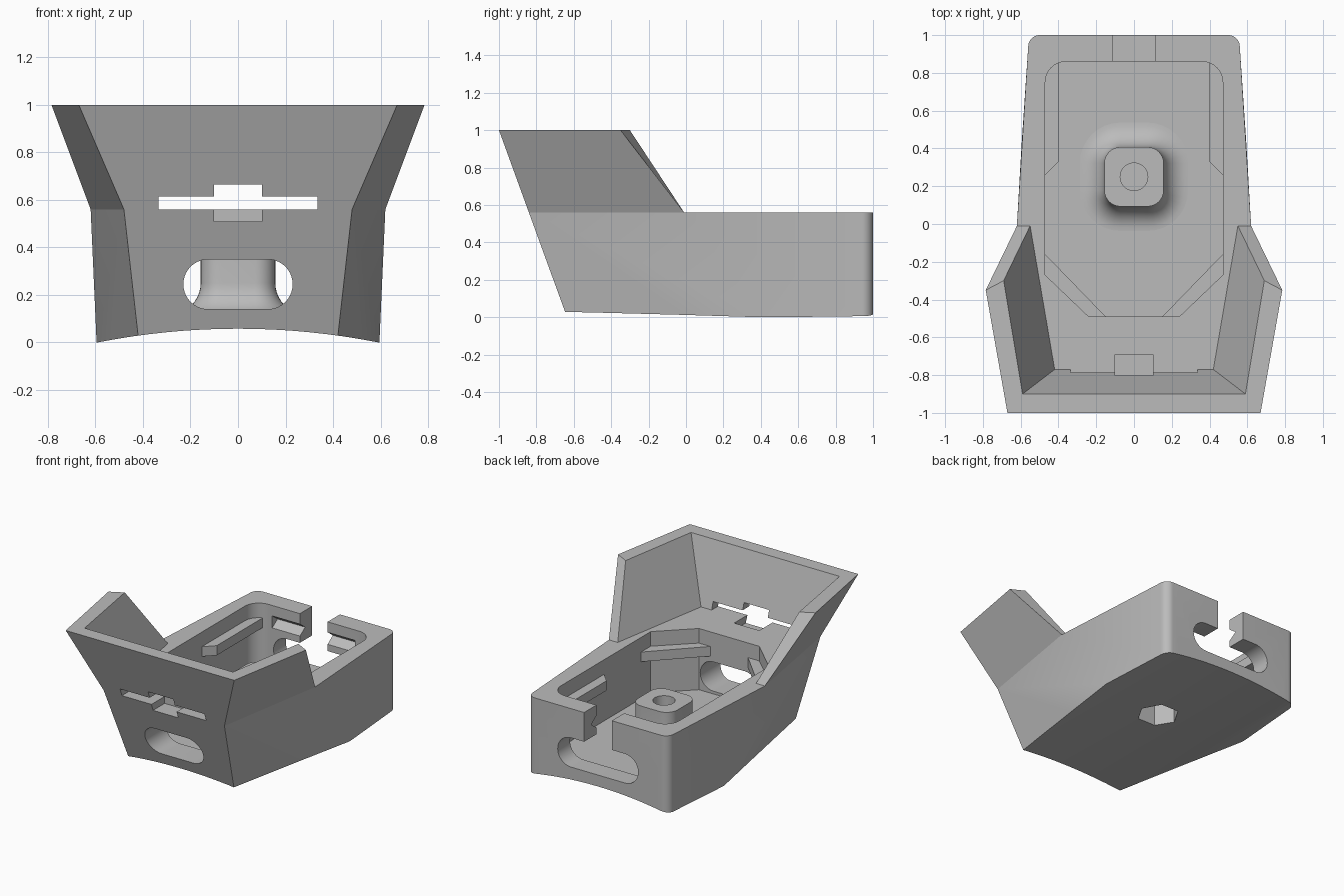
import bpy, bmesh
from math import cos, sin, pi, radians
from mathutils import Matrix

if "Cube" in bpy.data.objects:
    bpy.data.objects.remove(bpy.data.objects["Cube"])

grey = bpy.data.materials.new("plain_grey")
grey.use_nodes = True
colour = (0.5, 0.5, 0.5, 1)
grey.diffuse_color = colour
for node in grey.node_tree.nodes:
    if node.type == 'BSDF_PRINCIPLED':
        node.inputs["Base Color"].default_value = colour

FLOOR, RIM = 0.12, 0.56


def arc(cx, cy, r, start, end, n=10):
    angles = [radians(start + (end - start) * i / n) for i in range(n + 1)]
    return [(cx + r * cos(a), cy + r * sin(a)) for a in angles]


def mirrored(half):
    return half + [(-x, y) for x, y in reversed(half)]


def finish(name, bm):
    bmesh.ops.recalc_face_normals(bm, faces=bm.faces)
    mesh = bpy.data.meshes.new(name)
    bm.to_mesh(mesh)
    bm.free()
    mesh.materials.append(grey)
    obj = bpy.data.objects.new(name, mesh)
    bpy.context.scene.collection.objects.link(obj)
    return obj


def loft(name, rings):
    """Skin closed rings of equal length and cap both ends."""
    bm = bmesh.new()
    rows = [[bm.verts.new(p) for p in ring] for ring in rings]
    n = len(rows[0])
    for a, b in zip(rows, rows[1:]):
        for i in range(n):
            j = (i + 1) % n
            bm.faces.new((a[i], a[j], b[j], b[i]))
    bm.faces.new(rows[0])
    bm.faces.new(rows[-1])
    return finish(name, bm)


def prism(name, outline, lo, hi, axis='z'):
    place = {'x': lambda u, v, w: (w, u, v),
             'y': lambda u, v, w: (u, w, v),
             'z': lambda u, v, w: (u, v, w)}[axis]
    return loft(name, [[place(u, v, w) for u, v in outline] for w in (lo, hi)])


def box(name, half_x, y0, y1, z0, z1):
    return prism(name, [(-half_x, y0), (half_x, y0), (half_x, y1), (-half_x, y1)], z0, z1)


def stadium(name, half_x, y0, y1):
    r, mid = 0.105, 0.245
    outline = mirrored(arc(half_x - r, mid, r, -90, 90, 20))
    return prism(name, outline, y0, y1, 'y')


def round_cutter(name, r, sides, depth, matrix):
    bm = bmesh.new()
    bmesh.ops.create_cone(bm, cap_ends=True, segments=sides, radius1=r,
                          radius2=r, depth=depth, matrix=matrix)
    return finish(name, bm)


def cut(target, cutters):
    bpy.context.view_layer.objects.active = target
    for c in cutters:
        c.hide_render = True
        mod = target.modifiers.new(c.name, 'BOOLEAN')
        mod.operation, mod.solver, mod.object = 'DIFFERENCE', 'EXACT', c
        bpy.ops.object.modifier_apply(modifier=mod.name)


# Outer tray with rounded back corners and a leaning front
corner = arc(0.50, 0.94, 0.06, 90, 0)
top = mirrored(corner + [(0.62, -0.01), (0.48, -0.84)])
bottom = mirrored(corner + [(0.595, 0.42), (0.417, -0.636)])
tray = loft("tray", [[(x, y, 0) for x, y in bottom], [(x, y, RIM) for x, y in top]])

# Flared hood around the front
hood_low = mirrored([(0.55, -0.01), (0.62, -0.01), (0.48, -0.84)])
hood_low = [(0.42, -0.77)] + hood_low + [(-0.42, -0.77)]
hood_high = mirrored([(0.69, -0.30), (0.785, -0.35), (0.67, -1)])
hood_high = [(0.59, -0.90)] + hood_high + [(-0.59, -0.90)]
hood = loft("hood", [[(x, y, RIM) for x, y in hood_low], [(x, y, 1) for x, y in hood_high]])

# Screw boss: rounded square flaring into the floor
def boss_ring(grow, z):
    r = 0.085 + grow
    pts = []
    for k, (sx, sy) in enumerate([(1, 1), (-1, 1), (-1, -1), (1, -1)]):
        pts += arc(0.072 * sx, 0.25 + 0.072 * sy, r, 90 * k, 90 * k + 90, 8)
    return [(x, y, z) for x, y in pts]


flare = 0.13
rings = [boss_ring(flare, FLOOR - 0.02)]
for i in range(10, -1, -1):
    t = pi / 2 * i / 10
    rings.append(boss_ring(flare * (1 - cos(t)), FLOOR + flare * (1 - sin(t))))
rings.append(boss_ring(0, 0.39))
boss = loft("screw_boss", rings)

# Cutters for the tray
R = 3.05
underside = round_cutter("underside_curve", R, 256, 4,
                         Matrix.Translation((0, 0, 0.058 - R)) @ Matrix.Rotation(pi / 2, 4, 'X'))
cavity = prism("cavity", mirrored(arc(0.36, 0.75, 0.11, 90, 0)
                                  + [(0.47, -0.27), (0.24, -0.49)]), FLOOR, 0.7)
front_port = stadium("front_port", 0.23, -1.1, -0.4)
back_port = stadium("back_port", 0.32, 0.8, 1.1)
back_slot = box("back_slot", 0.11, 0.8, 1.1, 0.25, 0.7)
groove = prism("groove", [(0.84, 0.385), (0.84, 0.50), (0.92, 0.44)], -0.33, 0.33, 'x')
notch = box("notch", 0.10, -1.2, -0.69, 0.51, 0.665)
slit = box("slit", 0.335, -1.2, -0.6, 0.50, 0.615)
nut_pocket = round_cutter("nut_pocket", 0.14, 6, 0.5,
                          Matrix.Translation((0, 0.25, 0)) @ Matrix.Rotation(pi / 2, 4, 'Z'))
screw_hole = round_cutter("screw_hole", 0.073, 40, 0.3, Matrix.Translation((0, 0.25, 0.42)))

cut(tray, [underside, cavity, front_port, back_port, back_slot, groove, notch, nut_pocket])
cut(hood, [slit, notch])
cut(boss, [nut_pocket, screw_hole])
for c in (underside, cavity, front_port, back_port, back_slot, groove, notch, slit,
          nut_pocket, screw_hole):
    bpy.data.objects.remove(c)

# Ledges along the side walls and front corners
side_plan = [(0.48, 0.25), (0.40, 0.33), (0.40, 0.87), (0.48, 0.87)]
front_plan = [(0.47, -0.16), (0.15, -0.49), (0.24, -0.495), (0.475, -0.27)]
parts = [tray, hood, boss]
for side, s in (("left", 1), ("right", -1)):
    for label, plan in (("side_ledge", side_plan), ("front_ledge", front_plan)):
        parts.append(prism(f"{side}_{label}", [(s * x, y) for x, y in plan], 0.385, 0.455))

# Smooth the curved faces, keep edges crisp
for obj in parts:
    bpy.ops.object.select_all(action='DESELECT')
    obj.select_set(True)
    bpy.context.view_layer.objects.active = obj
    bpy.ops.object.shade_smooth_by_angle(angle=radians(25))
